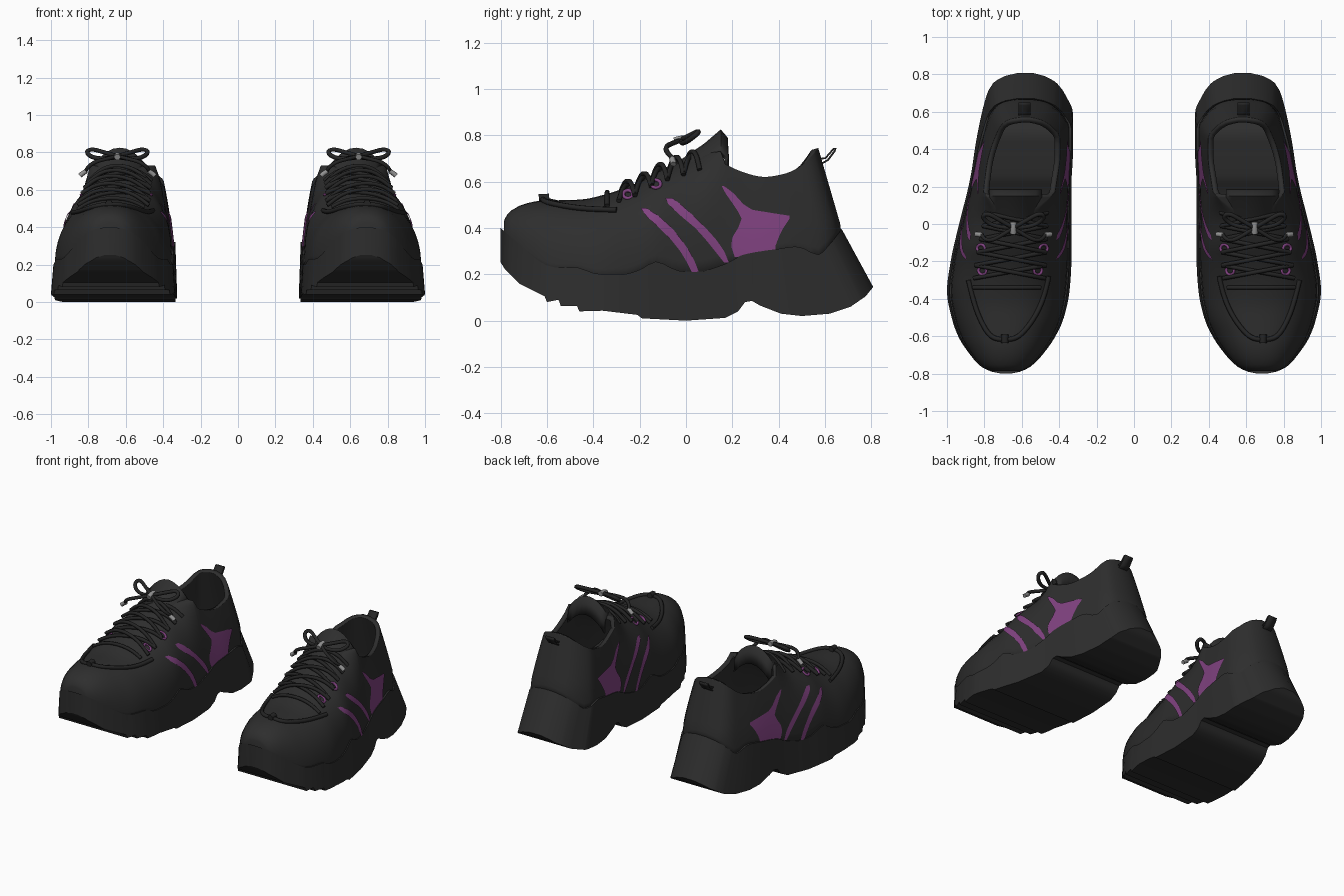
import bpy, bmesh, math
from mathutils import Vector

if "Cube" in bpy.data.objects:
    bpy.data.objects.remove(bpy.data.objects["Cube"])


def material(name, rgb):
    m = bpy.data.materials.new(name)
    m.diffuse_color = (*rgb, 1)
    m.use_nodes = True
    m.node_tree.nodes["Principled BSDF"].inputs["Base Color"].default_value = m.diffuse_color
    return m


BLACK = material("charcoal", (0.027, 0.027, 0.027))
LACE = material("lace black", (0.018, 0.018, 0.018))
PURPLE = material("purple", (0.22, 0.055, 0.22))
GREY = material("metal grey", (0.3, 0.3, 0.3))

# Footprint: y, inner x, outer x
FOOT = [(-.80, .66, .71), (-.79, .61, .76), (-.76, .55, .82), (-.70, .49, .875), (-.6, .42, .94),
        (-.5, .375, .975), (-.36, .345, 1.0), (-.2, .335, .98), (0, .335, .935), (.2, .335, .885),
        (.4, .325, .845), (.51, .325, .815), (.59, .37, .785), (.63, .41, .755), (.66, .48, .69),
        (.672, .54, .62)]
# Wavy upper edge of the sole
SOLE_TOP = [(-.8, .4), (-.72, .33), (-.63, .255), (-.57, .23), (-.48, .23), (-.37, .2), (-.27, .2),
            (-.2, .22), (-.13, .255), (-.03, .215), (.04, .21), (.17, .245), (.25, .285), (.4, .31),
            (.48, .32), (.57, .285), (.62, .33), (.672, .395)]
# Stepped tread and heel arch
TREAD = [(-.805, .26), (-.78, .22), (-.72, .16), (-.61, .105), (-.6, .08), (-.55, .09), (-.54, .063),
         (-.47, .063), (-.46, .04), (-.36, .043), (-.21, .025), (-.19, .01), (0, 0), (.17, .012),
         (.225, .04), (.255, .08), (.285, .085), (.32, .065), (.41, .03), (.5, .02), (.62, .03),
         (.71, .06), (.775, .105), (.81, .148)]
# Top line of the upper, then the collar
RIDGE = [(-.79, .42), (-.77, .46), (-.72, .495), (-.63, .517), (-.46, .522), (-.33, .55), (-.2, .6),
         (-.11, .65), (0, .695), (.15, .73), (.7, .74)]
COLLAR = [(.15, .69), (.17, .675), (.24, .645), (.36, .62), (.47, .635), (.56, .67), (.62, .71), (.672, .745)]


def interp(table, y, col=1, smooth=True):
    """Monotone cubic (or linear) reading of a table."""
    y = min(max(y, table[0][0]), table[-1][0])
    i = 0
    while i < len(table) - 2 and y > table[i + 1][0]:
        i += 1
    def sl(k):
        return (table[k + 1][col] - table[k][col]) / (table[k + 1][0] - table[k][0])
    def tangent(k):
        if k == 0:
            return sl(0)
        if k == len(table) - 1:
            return sl(k - 1)
        a, b = sl(k - 1), sl(k)
        return 2 * a * b / (a + b) if a * b > 0 else 0
    a, b = table[i], table[i + 1]
    h = b[0] - a[0]
    t = (y - a[0]) / h
    if not smooth:
        return a[col] + (b[col] - a[col]) * t
    return ((2*t**3 - 3*t*t + 1) * a[col] + (t**3 - 2*t*t + t) * h * tangent(i)
            + (3*t*t - 2*t**3) * b[col] + (t**3 - t*t) * h * tangent(i + 1))


def foot(y):
    a, b = interp(FOOT, y, 1), interp(FOOT, y, 2)
    return (a + b) / 2, (b - a) / 2


def half_width(y, z):
    """Half width of the upper: domed at the front, leaning walls at the collar."""
    w = foot(y)[1] * .94
    zb, h = interp(SOLE_TOP, y) - .03, interp(RIDGE, y)
    u = min(max((z - zb) / (h - zb), 0), 1)
    arch = (1 - u ** 2.4) ** (1 / 2.2)
    wall = 1 - .25 * (max(z - .2, 0) / .45) ** 1.6
    t = min(max(y / .17, 0), 1)
    t = t * t * (3 - 2 * t)
    return w * (arch * (1 - t) + wall * t)


def lean(y, z):
    return min(max((y - .2) / .47, 0), 1) * max(z - .395, 0) * .29


def top_z(y, dx):
    """Height of the front of the upper at a sideways offset."""
    w = foot(y)[1] * .94
    zb, h = interp(SOLE_TOP, y) - .03, interp(RIDGE, y)
    return zb + (h - zb) * (1 - min(abs(dx) / w, 1) ** 2.2) ** (1 / 2.4)


def mesh_object(name, verts, faces, mat, angle=35, solid=0, closed=True):
    bm = bmesh.new()
    vs = [bm.verts.new(v) for v in verts]
    for f in faces:
        bm.faces.new([vs[i] for i in f])
    bmesh.ops.recalc_face_normals(bm, faces=bm.faces)
    mid = sum((v.co for v in bm.verts), Vector()) / len(bm.verts)
    if not closed and sum((f.calc_center_median() - mid).dot(f.normal) * f.calc_area() for f in bm.faces) < 0:
        bmesh.ops.reverse_faces(bm, faces=bm.faces)
    me = bpy.data.meshes.new(name)
    bm.to_mesh(me)
    bm.free()
    me.shade_smooth()
    me.set_sharp_from_angle(angle=math.radians(angle))
    me.materials.append(mat)
    ob = bpy.data.objects.new(name, me)
    bpy.context.collection.objects.link(ob)
    if solid:
        mod = ob.modifiers.new("thickness", 'SOLIDIFY')
        mod.thickness, mod.offset = solid, -1
    return ob


def tube(name, pts, r, mat, cyclic=False):
    cu = bpy.data.curves.new(name, 'CURVE')
    cu.dimensions = '3D'
    cu.bevel_depth, cu.bevel_resolution, cu.use_fill_caps, cu.resolution_u = r, 1, True, 4
    sp = cu.splines.new('NURBS')
    sp.points.add(len(pts) - 1)
    for p, co in zip(sp.points, pts):
        p.co = (*co, 1)
    sp.order_u, sp.use_endpoint_u, sp.use_cyclic_u = 3, not cyclic, cyclic
    cu.materials.append(mat)
    ob = bpy.data.objects.new(name, cu)
    bpy.context.collection.objects.link(ob)


def grid_faces(rows, cols, wrap=False):
    return [(i*cols + j, i*cols + (j+1) % cols, (i+1)*cols + (j+1) % cols, (i+1)*cols + j)
            for i in range(rows - 1) for j in range(cols if wrap else cols - 1)]


def stations(lo, hi, extra):
    ys = sorted([lo + (hi - lo) * i / 44 for i in range(45)] + [e for e in extra if lo < e < hi])
    return [y for i, y in enumerate(ys) if i == 0 or y - ys[i - 1] > .003]


# Painted panels: z, front y, back y
PANELS = {
    "front_stripe": [(.21, .025, .055), (.25, .005, .04), (.3, -.025, .015), (.35, -.065, -.02),
                     (.4, -.115, -.06), (.45, -.17, -.115), (.485, -.195, -.17)],
    "rear_stripe": [(.25, .165, .185), (.3, .125, .165), (.35, .085, .13), (.4, .04, .085),
                    (.45, -.02, .035), (.5, -.075, -.02), (.53, -.09, -.06)],
    "star_panel": [(.275, .21, .39), (.32, .195, .385), (.36, .2, .4), (.4, .225, .42), (.44, .24, .447),
                   (.46, .23, .445), (.47, .225, .3), (.5, .205, .25), (.55, .17, .205), (.58, .155, .165)]}


def shoe(side, s):
    # Sole
    ys = stations(-.8, .672, [(y + .1095) / 1.365 if y > .3 else y for y, _ in TREAD] + [f[0] for f in FOOT])
    verts = []
    for y in ys:
        c, w = foot(y)
        yb = y + max(y - .3, 0) * .365
        zb, zt = interp(TREAD, yb, 1, False), interp(SOLE_TOP, y)
        for k, (y2, z) in ((1, (yb, zb)), (.96, (y, zt))):
            for d in ((-1, 1) if k == 1 else (1, -1)):
                verts.append((s * (c + d * k * w), y2, z))
    n = len(ys)
    faces = grid_faces(n, 4, True) + [(0, 1, 2, 3), tuple(range(4*n - 4, 4*n))]
    mesh_object(side + "_sole", verts, faces, BLACK, 30)

    # Upper with open collar
    ys = stations(-.786, .672, [.15, .17, .65, .66, -.77, -.78])
    m = 12
    verts, faces = [], []
    for y in ys:
        c = foot(y)[0]
        zb = interp(SOLE_TOP, y) - .03
        zt = interp(RIDGE, y) if y < .16 else interp(COLLAR, y)
        col = []
        for j in range(m):
            z = zb + (zt - zb) * math.sin(math.pi / 2 * j / (m - 1))
            col.append((half_width(y, z), y - lean(y, z), z))
        verts += [(s * (c - w), a, z) for w, a, z in col] + [(s * (c + w), a, z) for w, a, z in reversed(col)]
    bm_faces = grid_faces(len(ys), 2 * m)
    for k, f in enumerate(bm_faces):
        i, j = divmod(k, 2 * m - 1)
        if j != m - 1 or ys[i + 1] < .16:
            faces.append(f)
    last = (len(ys) - 1) * 2 * m
    for base in (0, last):
        faces += [(base + j, base + j + 1, base + 2*m - 2 - j, base + 2*m - 1 - j) for j in range(m - 1)]
    bm_ob = mesh_object(side + "_upper", verts, faces, BLACK, 50, .03, False)
    weld = bm_ob.modifiers.new("weld", 'WELD')
    weld.merge_threshold = .0005
    bm_ob.modifiers.move(1, 0)

    # Purple panels on both flanks
    for name, rows in PANELS.items():
        for d, flank in ((-1, "inner"), (1, "outer")):
            verts, nr, nc = [], 25, 6
            for i in range(nr):
                z = rows[0][0] + (rows[-1][0] - rows[0][0]) * i / (nr - 1)
                a, b = interp(rows, z, 1, False), interp(rows, z, 2, False)
                for j in range(nc):
                    y = a + (b - a) * j / (nc - 1)
                    y0 = y + lean(y, z)
                    verts.append((s * (foot(y0)[0] + d * (half_width(y0, z) + .006)), y, z))
            mesh_object(f"{side}_{flank}_{name}", verts, grid_faces(nr, nc), PURPLE)

    # Tongue
    path = [(-.12, .63), (0, .71), (.08, .765), (.15, .825), (.18, .79), (.185, .71)]
    verts = [(s * (.632 + .14 * k / 4), y, z - .09 * (k / 4) ** 2) for y, z in path for k in range(-4, 5)]
    mesh_object(side + "_tongue", verts, grid_faces(len(path), 9), BLACK, 60, .015, False)

    # Toe cap seam, its cross seam and front tab
    def on_top(x, y, lift):
        return (s * x, y, top_z(y, x - foot(y)[0]) + lift)
    seam = [(.455, -.28), (.47, -.35), (.5, -.44), (.55, -.53), (.62, -.61), (.69, -.62), (.765, -.61),
            (.82, -.52), (.86, -.41), (.885, -.3)]
    tube(side + "_toe_seam", [on_top(x, y, .008) for x, y in seam], .013, LACE)
    tube(side + "_cross_seam", [on_top(.5 + .04 * i, -.34, .008) for i in range(10)], .011, LACE)
    tube(side + "_toe_tab", [on_top(.69, y, .012) for y in (-.59, -.61, -.635)], .02, LACE)

    # Criss-cross laces
    for i in range(5):
        y, d = -.29 + .07 * i, .19 - .006 * i
        for k in (-1, 1):
            pts = []
            for j in range(9):
                t = j / 4 - 1
                yy = y + .035 * (t * k + 1)
                pts.append(on_top(foot(yy)[0] + t * d, yy, .018 + .008 * k * (1 - t * t)))
            tube(f"{side}_lace_{i}_{'up' if k > 0 else 'down'}", pts, .0115, LACE)

    # Bow loops, tails and metal tips
    for d in (-1, 1):
        def bow(p):
            return [(s * (.645 + d * x), y, z) for x, y, z in p]
        tube(f"{side}_bow_loop_{d}", bow([(0, -.02, .78), (.07, .02, .80), (.14, .06, .82), (.17, .04, .80),
                                          (.13, 0, .77), (.06, -.02, .765), (0, -.02, .775)]), .012, LACE)
        tube(f"{side}_bow_tail_{d}", bow([(0, -.02, .78), (.06, -.06, .765), (.12, -.09, .75),
                                          (.16, -.08, .72), (.17, -.055, .70)]), .011, LACE)
        tube(f"{side}_lace_tip_{d}", bow([(.165, -.06, .70), (.185, -.055, .69), (.2, -.055, .675)]), .014, GREY)
        # Purple eyelets
        for y, z in ((-.25, .545), (-.13, .59)):
            x = foot(y)[0] + d * (half_width(y, z) + .006)
            ring = [(s * (x - d * .022 * math.sin(a)), y + .022 * math.cos(a), z + .018 * math.sin(a))
                    for a in (math.tau * q / 8 for q in range(8))]
            tube(f"{side}_eyelet_{d}_{y}", ring, .008, PURPLE, True)
    tube(side + "_bow_clasp", [(s * .645, y, z) for y, z in ((-.05, .775), (-.02, .785), (.01, .785))], .018, GREY)

    # Heel pull loop
    path = [(.565, .70), (.60, .705), (.635, .745), (.65, .745), (.645, .73), (.615, .69), (.58, .67)]
    verts = [(s * (.585 + k), y, z) for y, z in path for k in (-.032, .032)]
    mesh_object(side + "_pull_loop", verts, grid_faces(len(path), 2), LACE, 40, .008, False)


shoe("right", 1)
shoe("left", -1)
